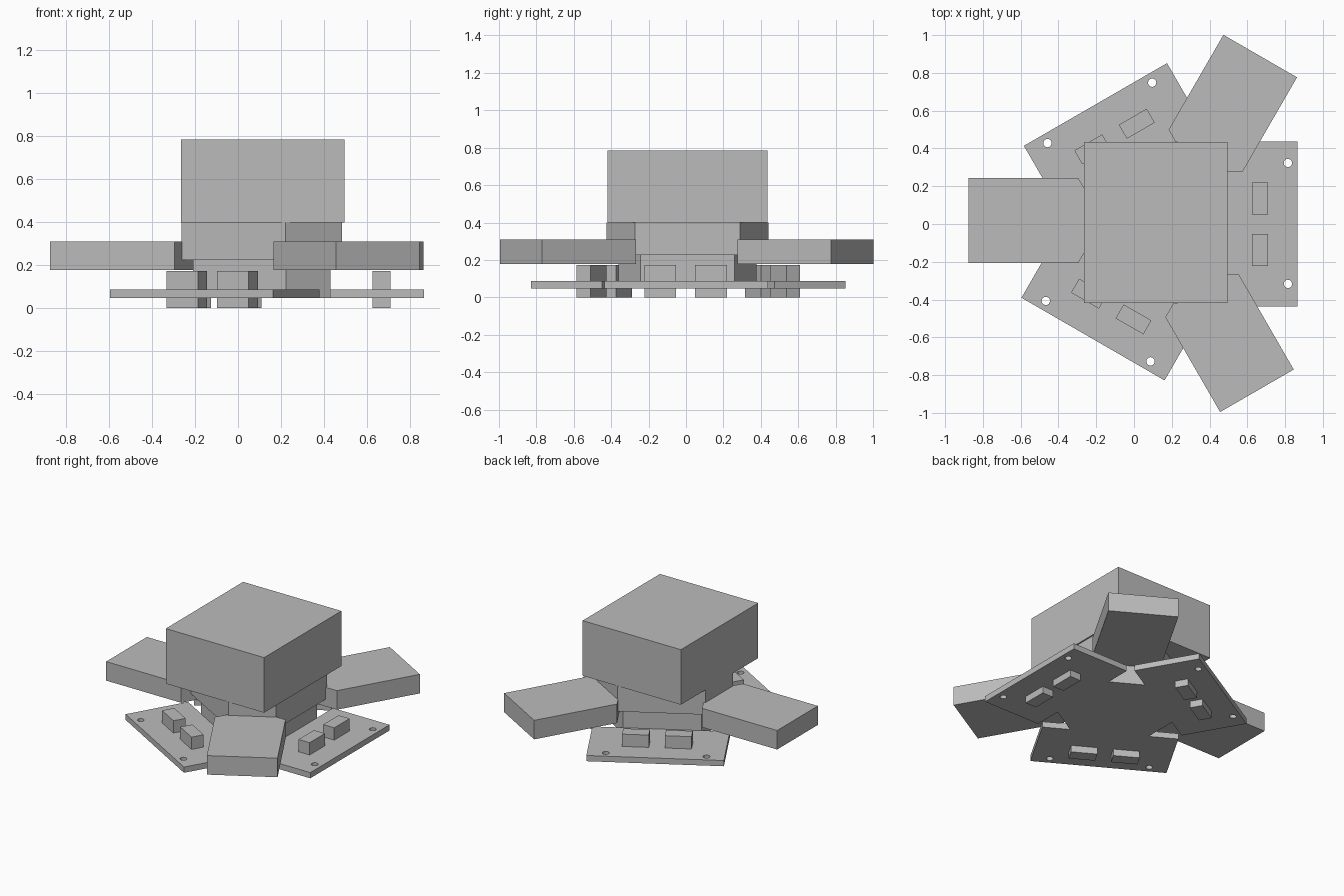
import bpy, bmesh
from math import cos, sin, pi, radians
from mathutils import Matrix

if "Cube" in bpy.data.objects:
    bpy.data.objects.remove(bpy.data.objects["Cube"])

HUB = (0.148, 0.008)   # axis of the threefold symmetry
SHIFT = -0.01          # sideways offset of plates and arms

grey = bpy.data.materials.new("plain_grey")
grey.use_nodes = True
grey.diffuse_color = (0.5, 0.5, 0.5, 1)
grey.node_tree.nodes["Principled BSDF"].inputs["Base Color"].default_value = (0.5, 0.5, 0.5, 1)


def prism(name, loops, z0, z1, angle=0, origin=HUB):
    """Extrude outlines (first is the rim, others are holes) from z0 to z1."""
    curve = bpy.data.curves.new(name, 'CURVE')
    curve.dimensions = '2D'
    curve.fill_mode = 'BOTH'
    curve.extrude = (z1 - z0) / 2
    for loop in loops:
        spline = curve.splines.new('POLY')
        spline.points.add(len(loop) - 1)
        for point, (x, y) in zip(spline.points, loop):
            point.co = (x, y, 0, 1)
        spline.use_cyclic_u = True
    source = bpy.data.objects.new(name + "_outline", curve)
    bpy.context.collection.objects.link(source)
    graph = bpy.context.evaluated_depsgraph_get()
    mesh = bpy.data.meshes.new_from_object(source.evaluated_get(graph))
    bpy.data.objects.remove(source)
    bpy.data.curves.remove(curve)
    mesh.name = name
    bm = bmesh.new()
    bm.from_mesh(mesh)
    bmesh.ops.remove_doubles(bm, verts=bm.verts, dist=1e-5)
    place = Matrix.Translation((*origin, (z0 + z1) / 2)) @ Matrix.Rotation(radians(angle), 4, 'Z')
    bmesh.ops.transform(bm, matrix=place, verts=bm.verts)
    bmesh.ops.recalc_face_normals(bm, faces=bm.faces)
    for face in bm.faces:
        face.smooth = False
    bm.to_mesh(mesh)
    bm.free()
    mesh.materials.clear()
    mesh.materials.append(grey)
    obj = bpy.data.objects.new(name, mesh)
    bpy.context.collection.objects.link(obj)
    return obj


def rect(x0, x1, y0, y1):
    return [(x0, y0), (x1, y0), (x1, y1), (x0, y1)]


def circle(x, y, r, n=24):
    return [(x + r * cos(2 * pi * i / n), y + r * sin(2 * pi * i / n)) for i in range(n)]


def cut_triangle(dist, half):
    """Triangle with trimmed corners, long sides facing the three plates."""
    points = []
    for a in (0, 2 * pi / 3, 4 * pi / 3):
        for y in (-half, half):
            points.append((dist * cos(a) - y * sin(a), dist * sin(a) + y * cos(a)))
    return points


# Central column in two steps, and the large block on top
prism("lower_body", [cut_triangle(0.282, 0.25)], 0.047, 0.225)
prism("upper_neck", [cut_triangle(0.337, 0.28)], 0.225, 0.4)
prism("top_block", [rect(-0.38, 0.38, -0.427, 0.427)], 0.4, 0.785, origin=(0.115, 0.008))

for i, angle in enumerate((0, 120, 240), 1):
    # Base plate with two round holes
    holes = [circle(0.667, s * 0.32 + SHIFT / 2, 0.022) for s in (-1, 1)]
    prism(f"base_plate_{i}", [rect(0.28, 0.717, SHIFT - 0.435, SHIFT + 0.44)] + holes,
          0.047, 0.087, angle)
    # Pair of small blocks passing through the plate
    for side, s in (("a", -1), ("b", 1)):
        y = s * 0.136 + SHIFT
        prism(f"plate_block_{i}{side}", [rect(0.477, 0.562, y - 0.085, y + 0.085)],
              0.0, 0.173, angle)
    # Arm with a pointed inner end
    outline = [(1.023, -0.225), (1.023, 0.225), (0.443, 0.225), (0.313, 0), (0.443, -0.225)]
    prism(f"arm_{i}", [[(x, y + SHIFT) for x, y in outline]], 0.177, 0.31, angle + 60)
